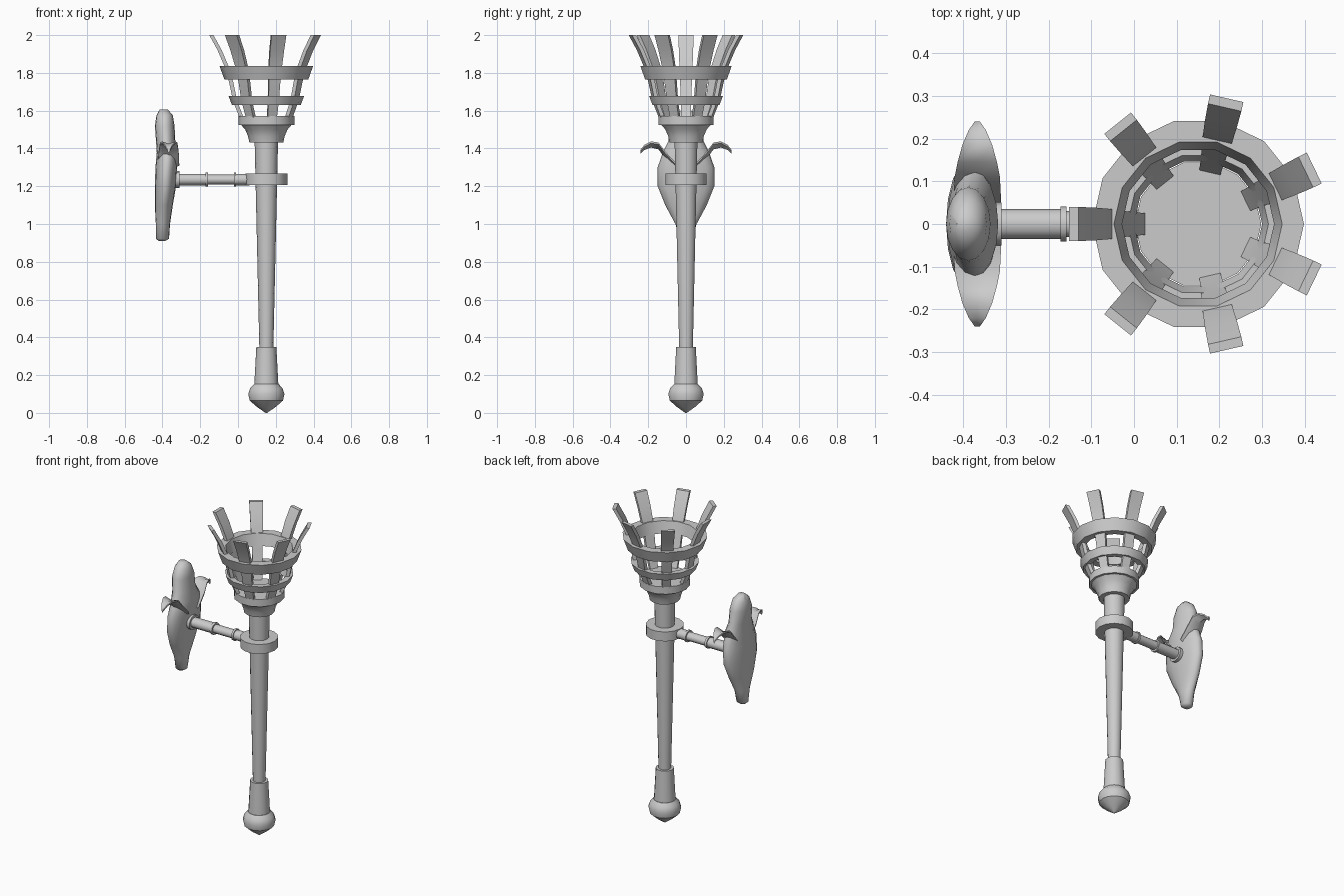
import bpy, bmesh, math
from mathutils import Vector

cube = bpy.data.objects.get("Cube")
if cube:
    bpy.data.objects.remove(cube, do_unlink=True)

metal = bpy.data.materials.new("grey_metal")
metal.use_nodes = True
GREY = (0.6, 0.6, 0.6, 1)
metal.diffuse_color = GREY
metal.node_tree.nodes["Principled BSDF"].inputs["Base Color"].default_value = GREY

AXIS_X = 0.15   # torch axis
ARM_Z = 1.235   # bracket height
SIDES = 14


def loft(name, rings, loop=False, angle=35):
    """Skin a row of equal point rings; cap the ends unless the row loops."""
    bm = bmesh.new()
    rows = [[bm.verts.new(p) for p in ring] for ring in rings]
    n = len(rows[0])
    pairs = list(zip(rows, rows[1:])) + ([(rows[-1], rows[0])] if loop else [])
    for a, b in pairs:
        for i in range(n):
            j = (i + 1) % n
            bm.faces.new((a[i], a[j], b[j], b[i]))
    if not loop:
        bm.faces.new(rows[0])
        bm.faces.new(rows[-1])
    bmesh.ops.recalc_face_normals(bm, faces=bm.faces)
    mesh = bpy.data.meshes.new(name)
    bm.to_mesh(mesh)
    bm.free()
    mesh.materials.append(metal)
    obj = bpy.data.objects.new(name, mesh)
    bpy.context.collection.objects.link(obj)
    bpy.ops.object.select_all(action='DESELECT')
    obj.select_set(True)
    bpy.context.view_layer.objects.active = obj
    bpy.ops.object.shade_smooth_by_angle(angle=math.radians(angle))
    return obj


def circle(n):
    return [(math.cos(2 * math.pi * i / n), math.sin(2 * math.pi * i / n)) for i in range(n)]


def turned(name, profile, loop=False):
    """Lathe (radius, z) points around the torch axis."""
    return loft(name, [[(AXIS_X + r * c, r * s, z) for c, s in circle(SIDES)]
                       for r, z in profile], loop)


# Torch body
turned("pommel", [(0.004, 0), (0.05, 0.032), (0.088, 0.065), (0.096, 0.1),
                  (0.086, 0.13), (0.066, 0.152)])
turned("ferrule", [(0.064, 0.145), (0.053, 0.35)])
turned("handle", [(0.037, 0.34), (0.062, 1.44)])
turned("cup", [(0.09, 1.432), (0.097, 1.465), (0.112, 1.5), (0.138, 1.53)])
turned("cup_rim", [(0.148, 1.525), (0.148, 1.572)])
turned("bracket_collar", [(0.111, 1.207), (0.111, 1.267)])

# Basket hoops: outer and inner wall, flaring upwards
for label, z0, z1, out0, out1, in0, in1 in (
        ("lower_hoop", 1.63, 1.677, 0.182, 0.2, 0.15, 0.165),
        ("upper_hoop", 1.765, 1.837, 0.222, 0.248, 0.178, 0.197)):
    turned(label, [(out0, z0), (out1, z1), (in1, z1), (in0, z0)], loop=True)

# Seven basket straps curving outwards: radius, z, half width
STRAP = [(0.13, 1.56, 0.025), (0.165, 1.65, 0.028), (0.186, 1.75, 0.031),
         (0.213, 1.84, 0.035), (0.247, 1.92, 0.038), (0.291, 2.0, 0.04)]
for k in range(7):
    a = math.pi + 2 * math.pi * k / 7
    out, side = Vector((math.cos(a), math.sin(a), 0)), Vector((-math.sin(a), math.cos(a), 0))
    rings = []
    for r, z, w in STRAP:
        base = Vector((AXIS_X, 0, z))
        rings.append([base + out * (r + t) + side * (w * s)
                      for t, s in ((-0.011, -1), (-0.011, 1), (0.011, 1), (0.011, -1))])
    loft(f"basket_strap_{k + 1}", rings)


# Bracket arm with collars along x
def bar(name, x0, x1, ry, rz):
    loft(name, [[(x, ry * c, ARM_Z + rz * s) for c, s in circle(12)] for x in (x0, x1)])


bar("arm_base", -0.36, -0.31, 0.05, 0.045)
bar("arm_outer", -0.32, -0.165, 0.035, 0.031)
bar("arm_middle_ring", -0.172, -0.158, 0.041, 0.037)
bar("arm_inner", -0.165, 0.06, 0.03, 0.026)
bar("arm_end_ring", -0.022, -0.01, 0.038, 0.037)
bar("arm_tip", -0.01, 0.06, 0.033, 0.03)

# Wall plate: z, back x, front x, half width
PLATE = [(0.91, -0.42, -0.385, 0.018), (0.922, -0.434, -0.365, 0.035),
         (1.0, -0.435, -0.36, 0.056), (1.1, -0.44, -0.345, 0.11),
         (1.2, -0.44, -0.328, 0.15), (1.3, -0.437, -0.322, 0.15),
         (1.38, -0.43, -0.318, 0.122), (1.44, -0.434, -0.332, 0.092),
         (1.52, -0.44, -0.336, 0.086), (1.575, -0.432, -0.345, 0.06),
         (1.605, -0.415, -0.37, 0.022)]
rings = []
for z, back, front, half in PLATE:
    mid, rx = (back + front) / 2, (front - back) / 2
    rings.append([(mid + rx * c, half * s, z) for c, s in circle(16)])
loft("wall_plate", rings, angle=60)

# Drooping leaves on both sides of the plate: y, z, half width
LEAF = [(0.05, 1.30, 0.056), (0.11, 1.365, 0.053), (0.145, 1.415, 0.046),
        (0.185, 1.425, 0.035), (0.22, 1.412, 0.02), (0.24, 1.392, 0.006)]
for label, sign in (("left", 1), ("right", -1)):
    rings = []
    for y, z, w in LEAF:
        lift = 0.35 * w   # raised edges make a shallow gutter
        rings.append([(-0.367 + w * u, sign * y, z + h)
                      for u, h in ((-1, lift), (0, 0), (1, lift),
                                   (1, lift - 0.01), (0, -0.02), (-1, lift - 0.01))])
    loft(f"leaf_{'back' if sign > 0 else 'front'}", rings, angle=50)
